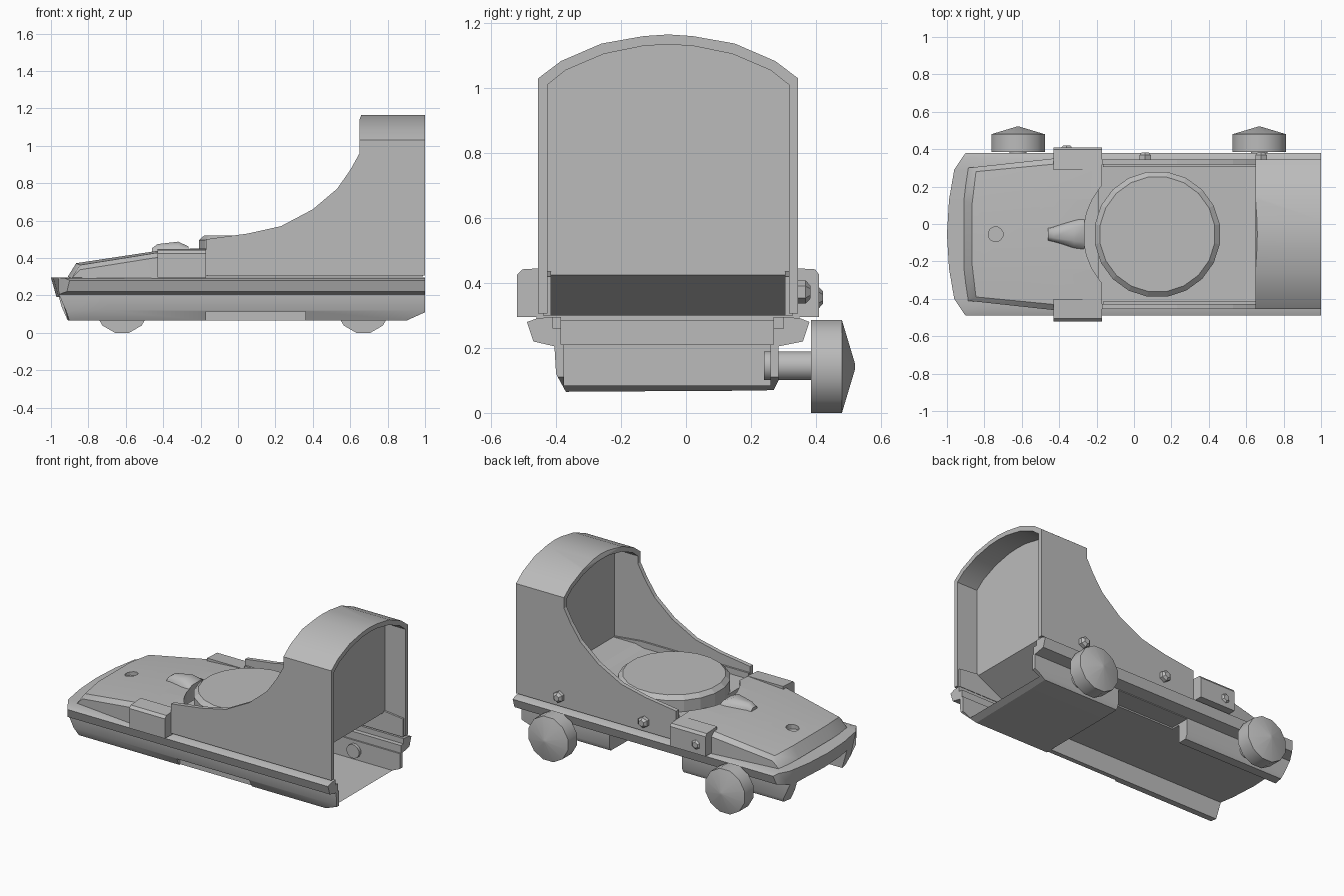
import bpy, bmesh, math
from mathutils import Matrix

if "Cube" in bpy.data.objects:
    bpy.data.objects.remove(bpy.data.objects["Cube"])

CY = -0.055  # centre line of the body
mat = bpy.data.materials.new("plain grey")
mat.diffuse_color = (0.5, 0.5, 0.5, 1)
mat.use_nodes = True
mat.node_tree.nodes["Principled BSDF"].inputs["Base Color"].default_value = mat.diffuse_color


def finish(name, bm, angle=None):
    bmesh.ops.recalc_face_normals(bm, faces=bm.faces)
    me = bpy.data.meshes.new(name)
    bm.to_mesh(me)
    bm.free()
    me.materials.append(mat)
    ob = bpy.data.objects.new(name, me)
    bpy.context.collection.objects.link(ob)
    if angle:
        bpy.ops.object.select_all(action='DESELECT')
        ob.select_set(True)
        bpy.context.view_layer.objects.active = ob
        bpy.ops.object.shade_smooth_by_angle(angle=math.radians(angle))
    return ob


def loft(name, rings, angle=None, split=False):
    """Skin a list of equal closed rings and cap both ends."""
    bm = bmesh.new()
    vs = [[bm.verts.new(p) for p in r] for r in rings]
    n = len(vs[0])
    for a, b in zip(vs, vs[1:]):
        for i in range(n):
            j = (i + 1) % n
            bm.faces.new((a[i], a[j], b[j], b[i]))
    caps = [bm.faces.new(vs[0]), bm.faces.new(vs[-1])]
    if split:
        bmesh.ops.triangulate(bm, faces=caps)
    return finish(name, bm, angle)


def prism_y(name, xz, y0, y1, angle=None):
    return loft(name, [[(x, y, z) for x, z in xz] for y in (y0, y1)], angle)


def box(name, x0, x1, y0, y1, z0, z1):
    return prism_y(name, [(x0, z0), (x1, z0), (x1, z1), (x0, z1)], y0, y1)


def lathe(name, prof, seg, loc, axis='Z', angle=None):
    """Stack of (radius, height) circles along z, or along y."""
    rot = Matrix.Rotation(-math.pi / 2, 4, 'X') if axis == 'Y' else Matrix()
    mtx = Matrix.Translation(loc) @ rot
    rings = []
    for r, h in prof:
        ring = []
        for i in range(seg):
            a = 2 * math.pi * (i + 0.5) / seg
            ring.append(mtx @ Matrix.Translation((r * math.cos(a), r * math.sin(a), h)).to_translation())
        rings.append(ring)
    return loft(name, rings, angle)


def cut(ob, cutter):
    cutter.hide_render = True
    cutter.hide_viewport = True
    m = ob.modifiers.new("cut", 'BOOLEAN')
    m.operation = 'DIFFERENCE'
    m.solver = 'EXACT'
    m.object = cutter


# Base: clamp body with side flanges and a rounded nose
side = [(-0.37, 0.065), (-0.40, 0.12), (-0.405, 0.205), (-0.47, 0.22), (-0.49, 0.28), (-0.455, 0.292),
        (-0.40, 0.295), (-0.24, 0.295), (CY, 0.295), (0.13, 0.295), (0.29, 0.295), (0.35, 0.292),
        (0.38, 0.28), (0.36, 0.22), (0.285, 0.205), (0.285, 0.10), (0.27, 0.07),
        (0.13, 0.068), (CY, 0.067), (-0.24, 0.066)]


def nose(y, z):
    d = abs(y - CY)
    return -1 + 0.04 * (min(d, 0.35) / 0.35) ** 2 + 0.7 * max(0, d - 0.35) * (z > 0.21) + 0.45 * max(0, 0.21 - z)


base = loft("base", [[(nose(y, z), y, z) for y, z in side],
                     [(-0.7, y, z) for y, z in side],
                     [(1.0, y, z) for y, z in side]], 35, True)
cut(base, prism_y("tail_chamfer_cutter", [(0.89, 0.06), (1.1, 0.155), (1.1, 0.0), (0.89, 0.0)], -0.7, 0.7))
cut(base, box("rail_channel_cutter", -1.2, 0.36, -0.33, 0.21, 0.0, 0.19))
cut(base, box("clamp_gap_cutter", -0.17, 0.36, 0.15, 0.33, 0.0, 0.2))
cut(base, box("lip_notch_cutter", -0.17, 0.36, -0.6, -0.36, 0.0, 0.115))
# Hollow inside of the base, open at the tail
cut(base, box("upper_hollow_cutter", -0.84, 1.2, -0.385, 0.27, 0.21, 0.4))
cut(base, box("tail_hollow_cutter", 0.38, 1.2, -0.375, 0.26, 0.085, 0.25))
cut(base, box("tail_slot_cutter", 0.45, 1.2, -0.41, 0.30, 0.26, 0.4))

# Hood: arched shell, swept down to low side walls at the front
arch = [(0.40, 0.306), (0.40, 1.03), (0.33, 1.083), (0.205, 1.137), (0.075, 1.16)]
inner = [(0.372, 0.306), (0.372, 1.01), (0.315, 1.055), (0.198, 1.105), (0.075, 1.13)]
outline = ([(CY - a, z) for a, z in arch] + [(CY, 1.165)] + [(CY + a, z) for a, z in reversed(arch)]
           + [(CY + a, z) for a, z in inner] + [(CY, 1.134)] + [(CY - a, z) for a, z in reversed(inner)])
hood = loft("hood", [[(x, y, z) for y, z in outline] for x in (-0.17, 1.0)], 35)
sweep = [(-0.3, 0.49), (-0.17, 0.50), (0.05, 0.53), (0.23, 0.57), (0.40, 0.66), (0.53, 0.77),
         (0.60, 0.87), (0.65, 0.96), (0.65, 1.14), (0.665, 1.18), (0.665, 1.3), (-0.3, 1.3)]
cut(hood, prism_y("sweep_cutter", sweep, -0.8, 0.8))

# Lens pane following the inside of the hood
pane = [(0.377, 0.43)] + [(a + 0.005, z + 0.005) for a, z in inner[1:]]
ring = [(CY - a, z) for a, z in pane] + [(CY + a, z) for a, z in reversed(pane)]
loft("lens", [[(x, y, z) for y, z in ring] for x in (0.82, 0.85)])

# Deck between the walls, with the underside rising to the lens
prism_y("deck", [(-0.19, 0.30), (0.60, 0.30), (0.85, 0.425), (0.85, 0.435), (0.66, 0.435),
                 (0.60, 0.42), (-0.19, 0.42)], CY - 0.375, CY + 0.375)
# Inner ledges thickening the foot of both walls
for name, s in (("left_ledge", -1), ("right_ledge", 1)):
    ys = sorted((CY + s * 0.36, CY + s * 0.385))
    prism_y(name, [(-0.165, 0.30), (0.99, 0.30), (0.99, 0.42), (0.62, 0.46), (-0.165, 0.46)], *ys)

# Round battery cap
lathe("battery_cap", [(0.338, 0.32), (0.338, 0.495), (0.31, 0.52)], 20, (0.125, CY, 0))

# Front cover, hollowed at the back around the battery cap
rings = []
for x, hb, ht, z in [(-0.91, 0.355, 0.35, 0.30), (-0.865, 0.36, 0.335, 0.372),
                     (-0.43, 0.405, 0.375, 0.438), (-0.17, 0.405, 0.38, 0.455)]:
    bow = 0.02 if x < -0.8 else 0
    half = [(hb, 0.285), (hb, max(0.292, z - 0.035)), (ht, z - 0.01), (ht * 0.5, z)]
    rings.append([(x + bow * (a > 0.3), CY - a, h) for a, h in half]
                 + [(x + bow * (a > 0.3), CY + a, h) for a, h in reversed(half)])
cover = loft("front_cover", rings, 35, True)
cut(cover, lathe("dimple_cutter", [(0.04, 0.365), (0.04, 0.5)], 12, (-0.74, CY, 0)))
cut(cover, lathe("cap_clearance_cutter", [(0.395, 0.30), (0.395, 0.6)], 32, (0.125, CY, 0)))

# Tapered emitter housing on the cover
rings = []
for x, w, z in [(-0.46, 0.035, 0.452), (-0.43, 0.042, 0.474), (-0.32, 0.08, 0.487), (-0.265, 0.095, 0.462)]:
    half = [(w, 0.425), (w * 0.85, 0.425 + (z - 0.425) * 0.6), (w * 0.45, z)]
    rings.append([(x, CY - a, h) for a, h in half] + [(x, CY + a, h) for a, h in reversed(half)])
loft("emitter_housing", rings, 50)

# Side blocks beside the cover
for name, out, inn in (("left_block", -0.52, -0.40), ("right_block", 0.41, 0.29)):
    prof = [(inn, 0.295), (out, 0.295), (out, 0.425), (out * 0.97, 0.442), (inn, 0.448)]
    loft(name, [[(x, y, z) for y, z in prof] for x in (-0.43, -0.17)])

# Small hexagonal screws on the right side
for name, x, y, z in (("button_screw", -0.36, 0.368, 0.355), ("rear_screw", 0.68, 0.33, 0.372),
                      ("front_screw", 0.06, 0.33, 0.372)):
    lathe(name, [(0.036, 0), (0.036, 0.038), (0.02, 0.053)], 6, (x, y, z), 'Y')

# Clamp knobs on short shafts
for name, x in (("front_knob", -0.62), ("rear_knob", 0.67)):
    lathe(name, [(0.148, 0.385), (0.148, 0.48), (0.01, 0.52)], 12, (x, 0, 0.143), 'Y', 32)
    lathe(name + "_shaft", [(0.046, 0.24), (0.046, 0.39)], 12, (x, 0, 0.145), 'Y', 35)
